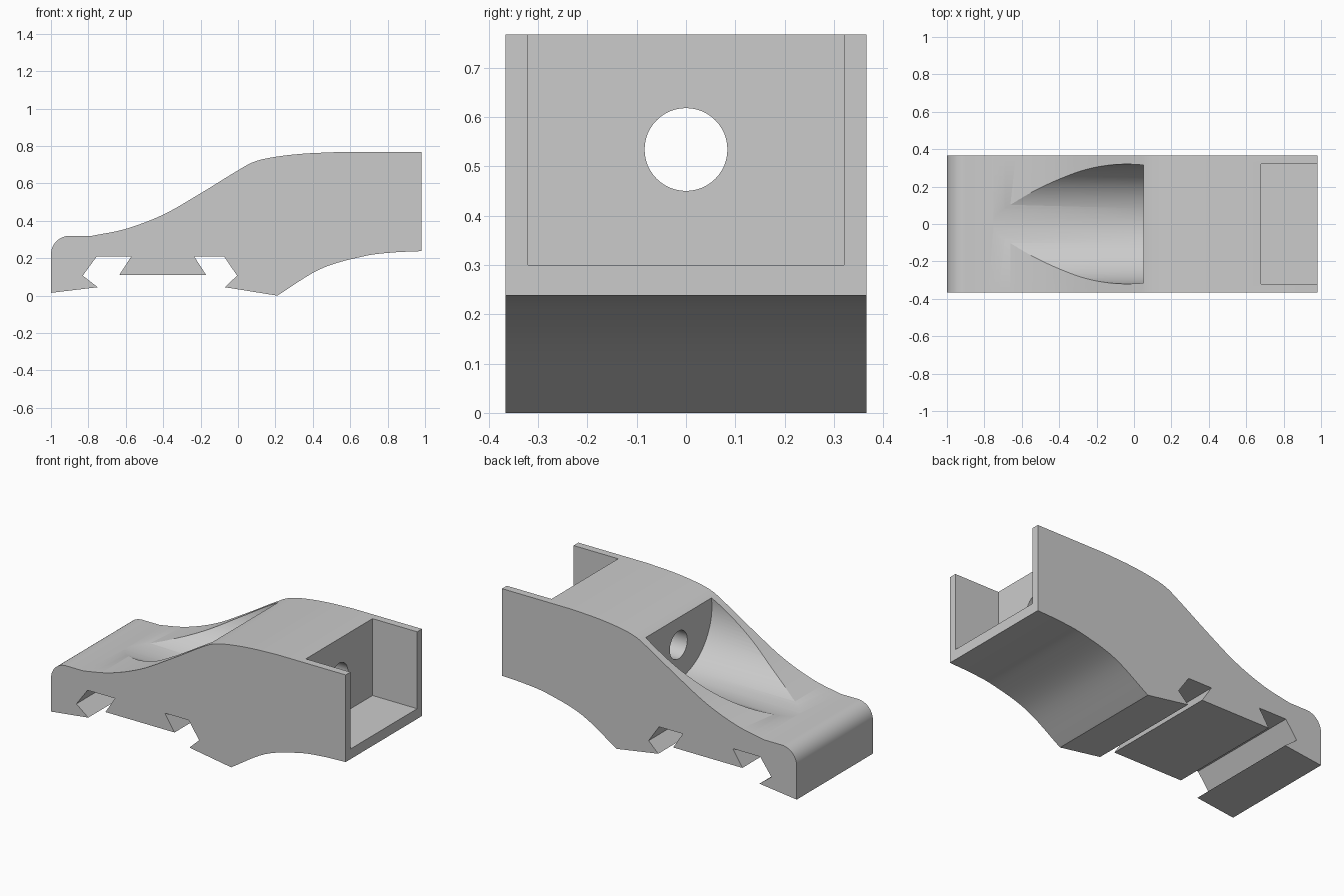
import bpy
import bmesh
import math
from mathutils import Vector, Matrix

cube = bpy.data.objects.get("Cube")
if cube:
    bpy.data.objects.remove(cube, do_unlink=True)

HALF_WIDTH = 0.366
END_X = 0.98

grey = bpy.data.materials.new("plain grey")
grey.use_nodes = True
colour = (0.6, 0.6, 0.6, 1)
grey.diffuse_color = colour
grey.node_tree.nodes["Principled BSDF"].inputs["Base Color"].default_value = colour


def smooth_path(points, steps=6):
    """Points of a smooth curve through the given points."""
    pts = [Vector(p) for p in points]
    pts = [2 * pts[0] - pts[1]] + pts + [2 * pts[-1] - pts[-2]]
    path = []
    for a, b, c, d in zip(pts, pts[1:], pts[2:], pts[3:]):
        for i in range(steps):
            t = i / steps
            path.append(b + (c - a) * t / 2 + (2 * a - 5 * b + 4 * c - d) * t**2 / 2
                        + (3 * b - a - 3 * c + d) * t**3 / 2)
    return path + [pts[-2]]


def finish(name, bm):
    bmesh.ops.recalc_face_normals(bm, faces=bm.faces)
    mesh = bpy.data.meshes.new(name)
    bm.to_mesh(mesh)
    bm.free()
    mesh.materials.append(grey)
    obj = bpy.data.objects.new(name, mesh)
    bpy.context.collection.objects.link(obj)
    return obj


def rod(name, x0, x1, z, radius, sides):
    """Cylinder lying along x."""
    bm = bmesh.new()
    place = Matrix.Translation(((x0 + x1) / 2, 0, z)) @ Matrix.Rotation(math.pi / 2, 4, "Y")
    bmesh.ops.create_cone(bm, cap_ends=True, segments=sides, radius1=radius,
                          radius2=radius, depth=x1 - x0, matrix=place)
    return finish(name, bm)


def box(name, low, high):
    bm = bmesh.new()
    low, high = Vector(low), Vector(high)
    place = Matrix.Translation((low + high) / 2) @ Matrix.Diagonal((*(high - low), 1))
    bmesh.ops.create_cube(bm, size=1, matrix=place)
    return finish(name, bm)


# Side profile: rounded nose, rising back, arched tail underside
nose = [(-0.9 - 0.1 * math.cos(a), 0.22 + 0.1 * math.sin(a))
        for a in (math.pi / 2 * i / 12 for i in range(13))]
back = smooth_path([(-0.78, 0.32), (-0.6, 0.357), (-0.4, 0.433), (-0.2, 0.547),
                    (0, 0.67), (0.09, 0.717), (0.2, 0.742), (0.35, 0.759), (0.52, 0.767)])
arch = smooth_path([(END_X, 0.238), (0.82, 0.23), (0.665, 0.209), (0.44, 0.142), (0.21, 0)])
# Underside with two dovetail slots
underside = [(-0.07, 0.045), (-0.005, 0.107), (-0.075, 0.21), (-0.235, 0.21), (-0.17, 0.11),
             (-0.635, 0.11), (-0.57, 0.21), (-0.755, 0.21), (-0.83, 0.107), (-0.75, 0.045),
             (-1, 0.015)]
profile = nose + back + [(END_X, 0.767)] + arch + underside

bm = bmesh.new()
side = bm.faces.new([bm.verts.new((x, -HALF_WIDTH, z)) for x, z in profile])
extruded = bmesh.ops.extrude_face_region(bm, geom=[side], use_keep_orig=True)
bmesh.ops.translate(bm, vec=(0, 2 * HALF_WIDTH, 0),
                    verts=[v for v in extruded["geom"] if isinstance(v, bmesh.types.BMVert)])
body = finish("body", bm)

# Rounded scoop, through hole and open tail pocket
cutters = [
    rod("scoop_cutter", -1.1, 0.05, 0.645, 0.32, 96),
    rod("hole_cutter", -0.1, 0.8, 0.534, 0.084, 48),
    box("pocket_cutter", (0.68, -0.32, 0.3), (1.1, 0.32, 0.9)),
]
bpy.ops.object.select_all(action="DESELECT")
body.select_set(True)
bpy.context.view_layer.objects.active = body
for cutter in cutters:
    cutter.hide_render = True
    cut = body.modifiers.new(cutter.name, "BOOLEAN")
    cut.operation = "DIFFERENCE"
    cut.solver = "EXACT"
    cut.object = cutter
    bpy.ops.object.modifier_apply(modifier=cut.name)
    bpy.data.objects.remove(cutter, do_unlink=True)

bpy.ops.object.shade_smooth_by_angle(angle=math.radians(20))
